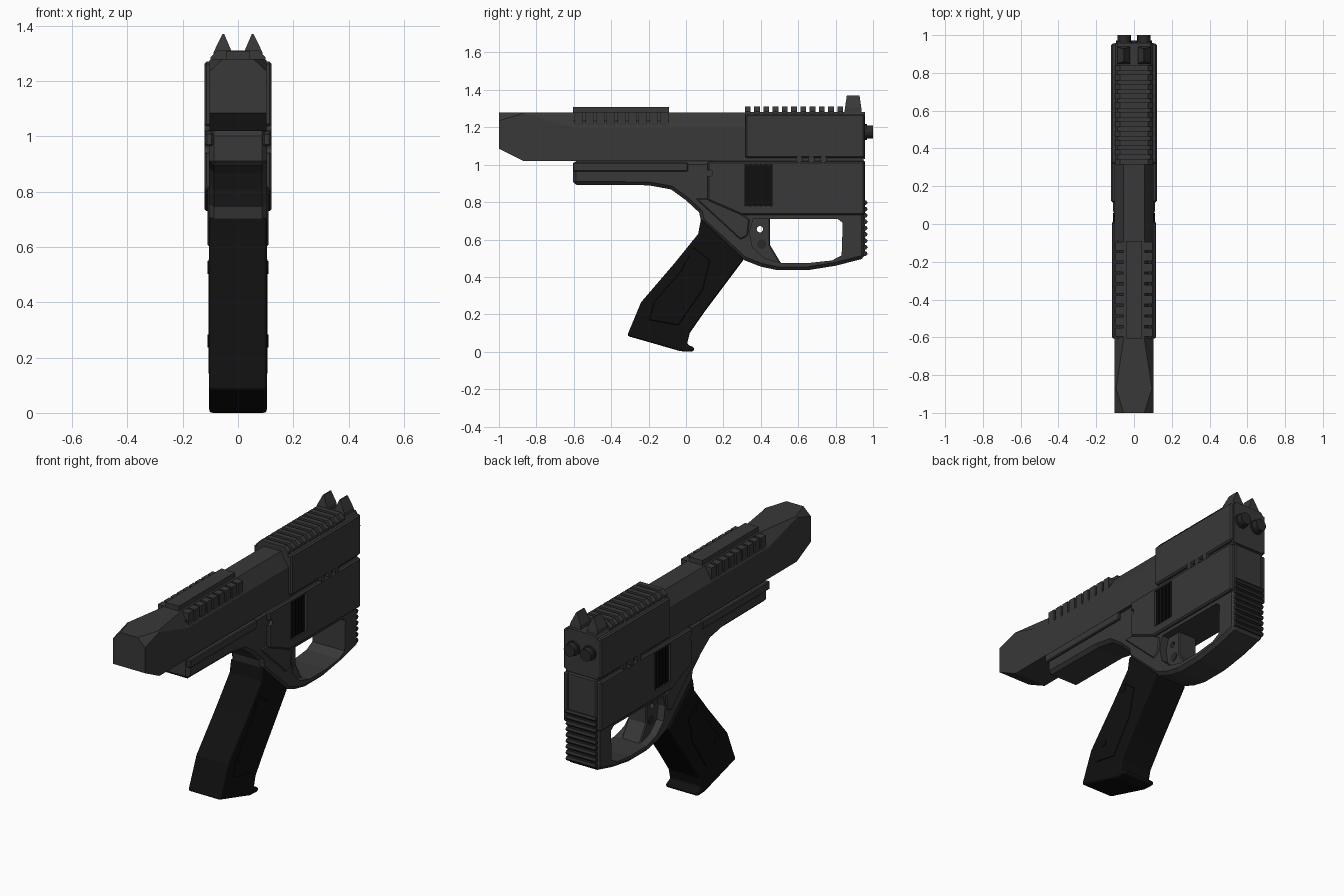
import bpy, bmesh, math
from mathutils import Matrix


def material(name, v):
    m = bpy.data.materials.new(name)
    m.diffuse_color = (v, v, v, 1)
    return m


BODY = material("gunmetal", 0.04)
DARK = material("black_polymer", 0.005)
EDGE = material("dark_steel", 0.022)


def finish(name, bm, mat, bevel=0, segments=1):
    bmesh.ops.recalc_face_normals(bm, faces=bm.faces[:])
    me = bpy.data.meshes.new(name)
    bm.to_mesh(me)
    bm.free()
    ob = bpy.data.objects.new(name, me)
    bpy.context.collection.objects.link(ob)
    me.materials.append(mat)
    if bevel:
        b = ob.modifiers.new("bevel", 'BEVEL')
        b.width, b.segments = bevel, segments
        b.limit_method, b.angle_limit = 'ANGLE', math.radians(50)
    return ob


def loft(name, rings, mat, bevel=0, segments=1):
    """Skin a row of equal-length point rings and cap both ends."""
    bm = bmesh.new()
    vs = [[bm.verts.new(p) for p in r] for r in rings]
    n = len(vs[0])
    for a, b in zip(vs, vs[1:]):
        for i in range(n):
            bm.faces.new((a[i], a[(i + 1) % n], b[(i + 1) % n], b[i]))
    bm.faces.new(vs[0])
    bm.faces.new(vs[-1])
    return finish(name, bm, mat, bevel, segments)


def prism(name, profile, x0, x1, mat=BODY, bevel=0, segments=1):
    """Side profile in (y, z) extruded across x."""
    return loft(name, [[(x, y, z) for y, z in profile] for x in (x0, x1)], mat, bevel, segments)


def rect(y0, y1, z0, z1):
    return [(y0, z0), (y1, z0), (y1, z1), (y0, z1)]


def circle(y, z, r, n=14):
    return [(y + r * math.cos(2 * math.pi * i / n), z + r * math.sin(2 * math.pi * i / n)) for i in range(n)]


def cross_bar(name, outline, y0, y1, mat=BODY):
    """Outline in (x, z) extruded along y."""
    return loft(name, [[(x, y, z) for x, z in outline] for y in (y0, y1)], mat)


def cut(ob, profiles, x0=-0.3, x1=0.3):
    for p in profiles:
        c = prism("cutter", p, x0, x1)
        c.hide_render = True
        m = ob.modifiers.new("cut", 'BOOLEAN')
        m.operation, m.solver, m.object = 'DIFFERENCE', 'EXACT', c
        bpy.context.view_layer.objects.active = ob
        for mod in [k.name for k in ob.modifiers]:
            bpy.ops.object.modifier_apply(modifier=mod)
        bpy.data.objects.remove(c)


# Slide: faceted nose, chamfered top
def slide_ring(y, top, corner, bottom):
    half = [(top, 1.28), (0.103, corner), (0.103, bottom)]
    return [(x, y, z) for x, z in half] + [(-x, y, z) for x, z in half[::-1]]


loft("slide", [slide_ring(-1, 0.055, 1.235, 1.085), slide_ring(-0.87, 0.095, 1.275, 1.02),
               slide_ring(-0.61, 0.055, 1.20, 1.02), slide_ring(0.95, 0.055, 1.20, 1.02)], BODY)

# Front top rail with side teeth
prism("front_rail", rect(-0.605, -0.09, 1.26, 1.308), -0.043, 0.043)
for s in (-1, 1):
    prism("rail_base", rect(-0.605, -0.09, 1.20, 1.238), s * 0.05, s * 0.09)
    for i in range(9):
        y = -0.595 + i * 0.057
        prism("rail_tooth", rect(y, y + 0.045, 1.20, 1.278), s * 0.05, s * 0.099)

# Rear upper block, side plates and top ribs
cross_bar("upper_core", [(-0.103, 1.03), (0.103, 1.03), (0.103, 1.26), (0.088, 1.282),
                         (-0.088, 1.282), (-0.103, 1.26)], 0.315, 0.957)
for s in (-1, 1):
    prism("upper_plate", rect(0.318, 0.955, 1.036, 1.27), s * 0.09, s * 0.122, BODY, 0.008)
for i in range(11):
    y = 0.315 + i * 0.0495
    cross_bar("top_rib", [(-0.1, 1.27), (0.1, 1.27), (0.1, 1.285), (0.075, 1.31),
                          (-0.075, 1.31), (-0.1, 1.285)], y, y + 0.03)

# Rear sights: two tapered spikes
for s in (-1, 1):
    loft("rear_sight", [
        [(s * 0.02, 0.845, 1.27), (s * 0.09, 0.845, 1.27), (s * 0.09, 0.94, 1.27), (s * 0.02, 0.94, 1.27)],
        [(s * 0.022, 0.85, 1.305), (s * 0.088, 0.85, 1.305), (s * 0.088, 0.937, 1.305), (s * 0.022, 0.937, 1.305)],
        [(s * 0.05, 0.86, 1.37), (s * 0.056, 0.86, 1.37), (s * 0.056, 0.928, 1.37), (s * 0.05, 0.928, 1.37)]], BODY)

# Rear knobs
for s in (-1, 1):
    for name, r, y1 in (("rear_knob", 0.035, 1.0), ("knob_collar", 0.042, 0.968)):
        cross_bar(name, [(s * 0.052 + a, b) for a, b in circle(0, 1.175, r, 16)], 0.94, y1, EDGE)

# Lower frame with trigger guard opening
frame = prism("frame", [
    (-0.605, 1.02), (-0.605, 0.893), (-0.2, 0.89), (-0.08, 0.868), (0.0, 0.81), (0.07, 0.745), (0.08, 0.70),
    (0.31, 0.49), (0.40, 0.455), (0.49, 0.436), (0.65, 0.436), (0.80, 0.46), (0.957, 0.50), (0.957, 1.035),
    (0.2, 1.035), (0.1, 1.02)], -0.104, 0.104, BODY, 0.018)
cut(frame, [[(0.36, 0.71), (0.81, 0.71), (0.838, 0.69), (0.832, 0.515), (0.78, 0.488), (0.66, 0.475),
             (0.51, 0.475), (0.42, 0.50), (0.355, 0.56), (0.34, 0.64)]])

# Trigger with through hole and pin
trigger = prism("trigger", [(0.33, 0.73), (0.45, 0.73), (0.45, 0.57), (0.51, 0.47), (0.42, 0.48), (0.33, 0.56)],
                -0.06, 0.06, BODY, 0.006)
cut(trigger, [circle(0.395, 0.655, 0.017)])
prism("trigger_pin", circle(0.405, 0.575, 0.025), -0.064, 0.064, EDGE)

# Side details, mirrored
for s in (-1, 1):
    prism("side_rail", rect(-0.605, 0.01, 0.965, 1.012), s * 0.09, s * 0.117, BODY, 0.005)
    panel = prism("side_panel", [(0.115, 1.018), (0.115, 0.81), (0.30, 0.73), (0.955, 0.73), (0.955, 1.018)],
                  s * 0.09, s * 0.122, BODY, 0.008)
    cut(panel, [rect(0.315, 0.46, 0.78, 1.0), circle(0.125, 0.955, 0.018)])
    prism("port_floor", rect(0.315, 0.46, 0.78, 1.0), s * 0.09, s * 0.107, DARK)
    for i in range(5):
        y = 0.322 + i * 0.028
        prism("port_rib", rect(y, y + 0.016, 0.78, 1.0), s * 0.09, s * 0.114, DARK)
    for y in (0.605, 0.67, 0.735):
        prism("side_stud", circle(y, 1.028, 0.018), s * 0.1, s * 0.122, BODY)
    # Flared rib from the frame neck down to the guard
    prism("neck_flare", [(0.05, 0.82), (0.12, 0.82), (0.30, 0.735), (0.34, 0.71), (0.33, 0.62), (0.29, 0.60)],
          s * 0.09, s * 0.11, BODY, 0.006)

# Backstrap serrations
for i in range(9):
    z = 0.525 + i * 0.034
    prism("back_rib", [(0.945, z - 0.012), (0.963, z - 0.012), (0.972, z), (0.963, z + 0.012), (0.945, z + 0.012)],
          -0.095, 0.095, EDGE)

# Grip with flared foot, plus side panels and screws
prism("grip", [(0.08, 0.71), (0.065, 0.63), (-0.06, 0.475), (-0.24, 0.265), (-0.315, 0.085), (-0.03, 0.003),
               (0.04, 0.0), (0.045, 0.022), (0.005, 0.04), (0.02, 0.10), (0.10, 0.215), (0.31, 0.495)],
      -0.104, 0.104, DARK, 0.03, 3)
for s in (-1, 1):
    prism("grip_panel", [(0.04, 0.56), (0.13, 0.49), (0.09, 0.33), (-0.04, 0.14), (-0.20, 0.17), (-0.17, 0.27),
                         (-0.03, 0.43)], s * 0.09, s * 0.107, DARK, 0.004)
    for y, z in ((0.035, 0.525), (-0.13, 0.26)):
        prism("grip_screw", circle(y, z, 0.024), s * 0.09, s * 0.11, DARK)
